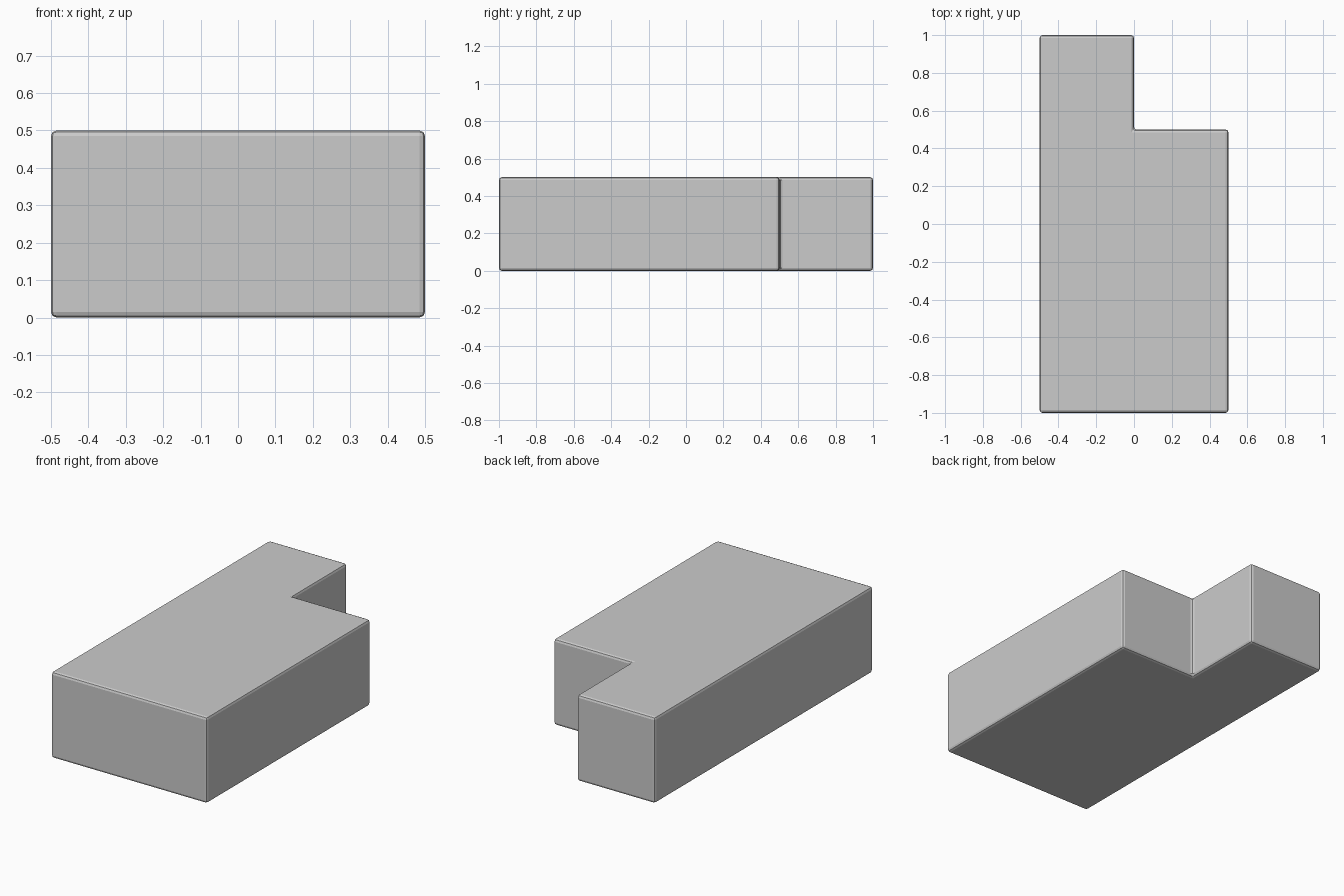
import bpy
import bmesh

if "Cube" in bpy.data.objects:
    bpy.data.objects.remove(bpy.data.objects["Cube"])

# L-shaped footprint, extruded upwards
HEIGHT = 0.5
outline = [(-0.5, -1), (0.5, -1), (0.5, 0.5), (0, 0.5), (0, 1), (-0.5, 1)]

bm = bmesh.new()
base = bm.faces.new([bm.verts.new((x, y, 0)) for x, y in outline])
top = bmesh.ops.extrude_face_region(bm, geom=[base], use_keep_orig=True)
bmesh.ops.translate(bm, vec=(0, 0, HEIGHT),
                    verts=[v for v in top["geom"] if isinstance(v, bmesh.types.BMVert)])
bmesh.ops.recalc_face_normals(bm, faces=bm.faces)

mesh = bpy.data.meshes.new("notched_block")
bm.to_mesh(mesh)
bm.free()
block = bpy.data.objects.new("notched_block", mesh)
bpy.context.collection.objects.link(block)

# Narrow rounded edges
bevel = block.modifiers.new("edge_bevel", "BEVEL")
bevel.width = 0.015
bevel.segments = 2
bevel.limit_method = "ANGLE"
